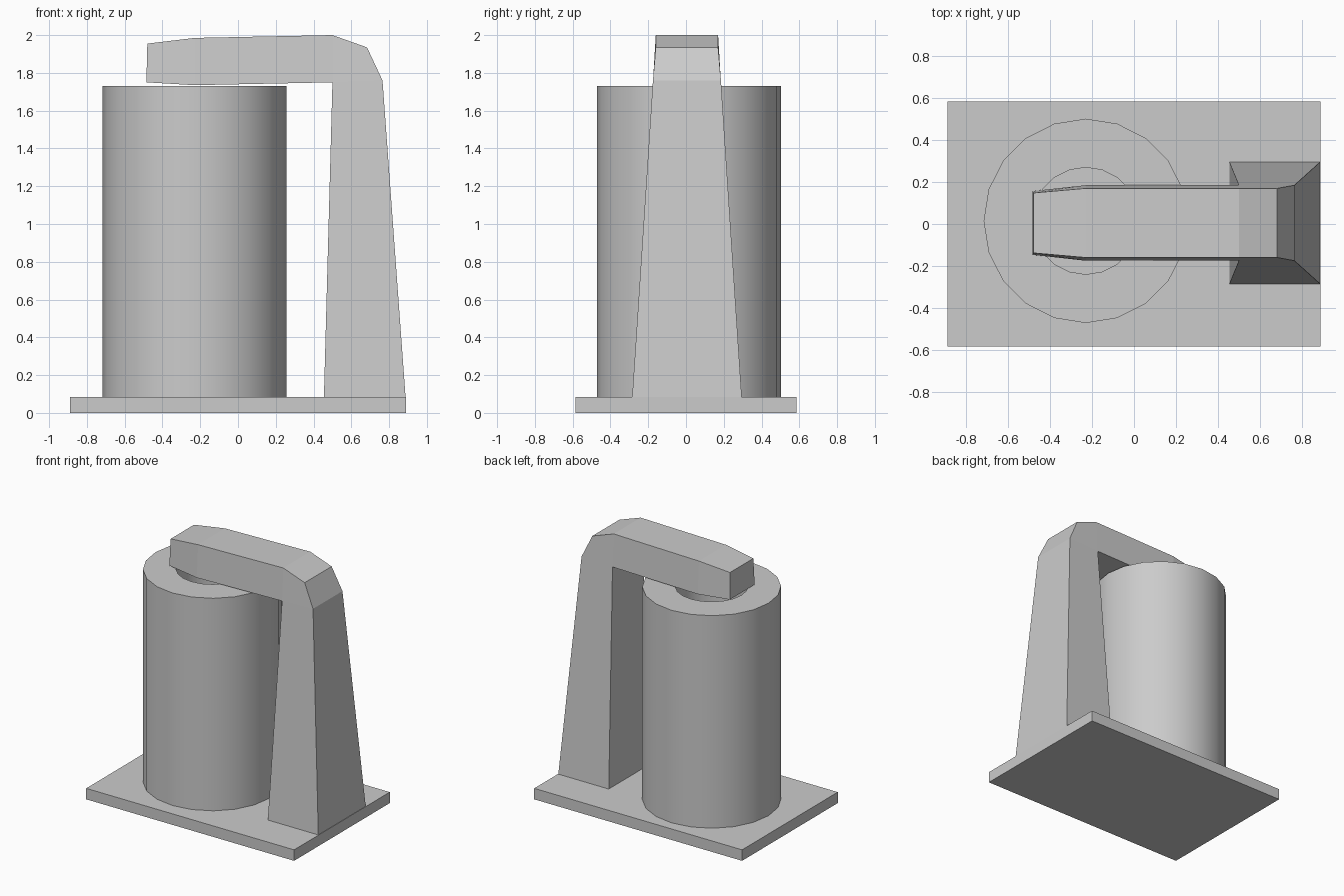
import bpy, bmesh
from math import cos, sin, tau

if "Cube" in bpy.data.objects:
    bpy.data.objects.remove(bpy.data.objects["Cube"])


def make_object(name, verts, faces, smooth=False):
    mesh = bpy.data.meshes.new(name)
    bm = bmesh.new()
    vs = [bm.verts.new(v) for v in verts]
    for f in faces:
        bm.faces.new([vs[i] for i in f])
    bmesh.ops.recalc_face_normals(bm, faces=bm.faces)
    bm.to_mesh(mesh)
    bm.free()
    obj = bpy.data.objects.new(name, mesh)
    bpy.context.collection.objects.link(obj)
    if smooth:
        bpy.ops.object.select_all(action='DESELECT')
        obj.select_set(True)
        bpy.context.view_layer.objects.active = obj
        bpy.ops.object.shade_smooth_by_angle(angle=0.6)
    return obj


# Flat base plate
bpy.ops.mesh.primitive_cube_add(size=1, location=(0, 0, 0.0425))
base = bpy.context.object
base.name = "base_plate"
base.scale = (1.78, 1.17, 0.085)

# Hollow roll: four rings joined into a closed tube
SIDES = 20
CX, CY = -0.23, 0.015
rings = [(0.487, 0.085), (0.487, 1.73), (0.255, 1.73), (0.255, 0.085)]
verts = [(CX + r * cos(tau * i / SIDES), CY + r * sin(tau * i / SIDES), z)
         for r, z in rings for i in range(SIDES)]
faces = []
for k in range(4):
    a, b = k * SIDES, (k + 1) % 4 * SIDES
    for i in range(SIDES):
        j = (i + 1) % SIDES
        faces.append((a + i, a + j, b + j, b + i))
make_object("roll", verts, faces, smooth=True)

# Bent arm: side outline as (x, z, half width)
outline = [(0.455, 0.085, 0.29), (0.887, 0.085, 0.29), (0.765, 1.76, 0.18),
           (0.683, 1.935, 0.165), (0.5, 2.0, 0.165), (-0.23, 1.985, 0.165),
           (-0.48, 1.955, 0.143), (-0.485, 1.75, 0.152),
           (-0.23, 1.735, 0.18), (0.5, 1.75, 0.18)]
n = len(outline)
verts = [(x, 0.005 + s * w, z) for s in (-1, 1) for x, z, w in outline]
side = [(0, 1, 2, 9), (9, 2, 3, 4), (9, 4, 5, 8), (8, 5, 6, 7)]
faces = side + [tuple(i + n for i in f) for f in side]
faces += [(i, (i + 1) % n, (i + 1) % n + n, i + n) for i in range(n)]
make_object("holder_arm", verts, faces)
